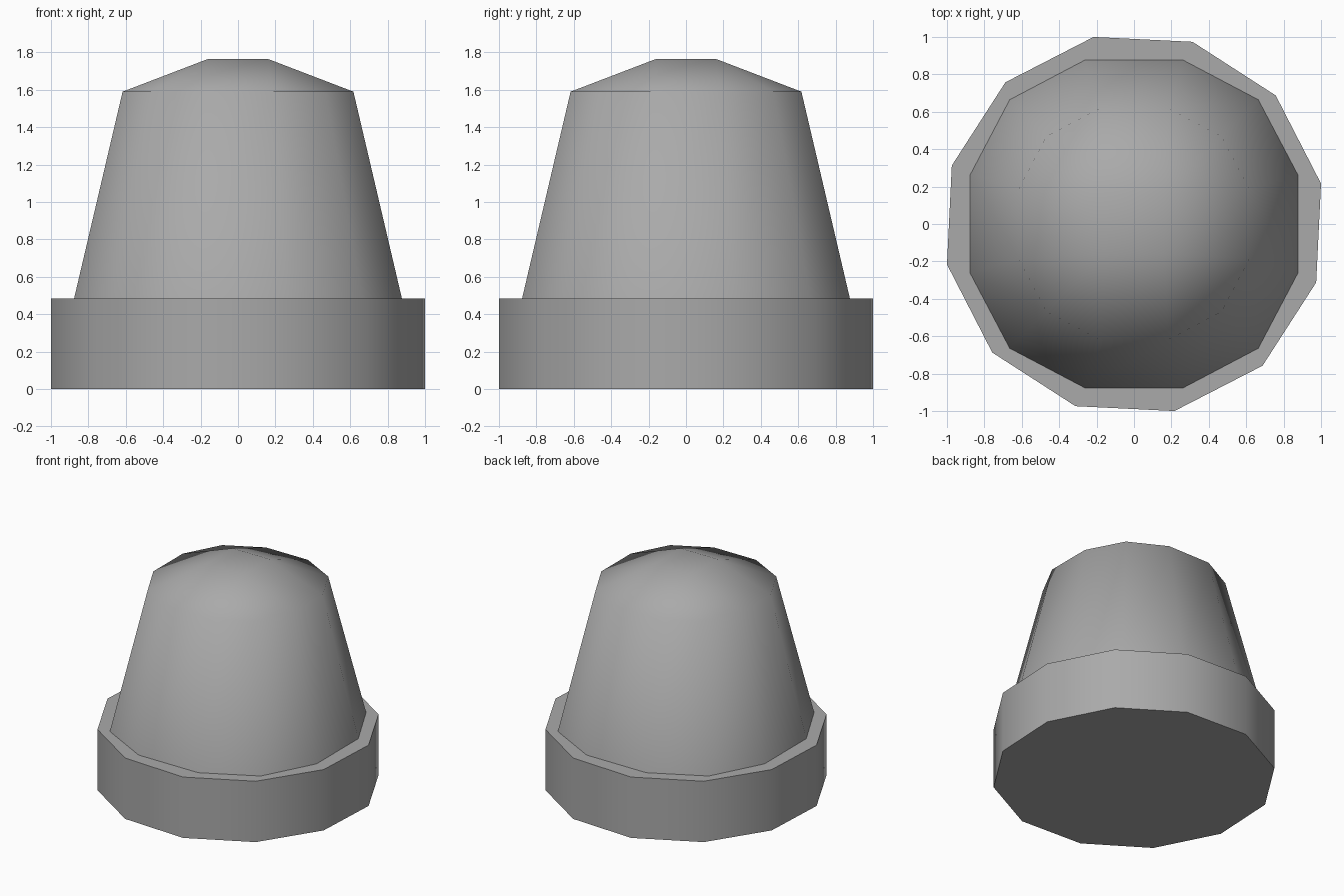
import bpy, bmesh, math

cube = bpy.data.objects.get("Cube")
if cube:
    bpy.data.objects.remove(cube, do_unlink=True)

BASE_TOP = 0.485
RIM_Z, CROWN_Z = 1.59, 1.765
FLARE = 1.42  # foot width relative to the dome's rim

grey = bpy.data.materials.new("plain grey")
grey.use_nodes = True
grey.diffuse_color = (0.4, 0.4, 0.4, 1)
grey.node_tree.nodes["Principled BSDF"].inputs["Base Color"].default_value = grey.diffuse_color


def finish(obj, angle):
    obj.data.materials.append(grey)
    bpy.ops.object.select_all(action="DESELECT")
    obj.select_set(True)
    bpy.context.view_layer.objects.active = obj
    bpy.ops.object.shade_smooth_by_angle(angle=math.radians(angle))


# Twelve-sided base, turned slightly against the dome
bpy.ops.mesh.primitive_cylinder_add(vertices=12, radius=1.023, depth=BASE_TOP,
                                    location=(0, 0, BASE_TOP / 2),
                                    rotation=(0, 0, math.radians(12.2)))
base = bpy.context.object
base.name = "base"
finish(base, 40)

# Dome: a three by three grid rounded into a cap, with flared walls below
bm = bmesh.new()
bmesh.ops.create_grid(bm, x_segments=3, y_segments=3, size=1)
for v in bm.verts:
    outer = [abs(c) > 0.9 for c in v.co.xy]
    if all(outer):
        size = (0.468, 0.468)
    elif any(outer):
        size = [0.617 if o else 0.185 for o in outer]
    else:
        size = (0.16, 0.16)
    v.co = (math.copysign(size[0], v.co.x), math.copysign(size[1], v.co.y),
            RIM_Z if any(outer) else CROWN_Z)
rim = [e for e in bm.edges if e.is_boundary]
walls = bmesh.ops.extrude_edge_only(bm, edges=rim)["geom"]
for v in walls:
    if isinstance(v, bmesh.types.BMVert):
        v.co = (v.co.x * FLARE, v.co.y * FLARE, BASE_TOP)
bmesh.ops.recalc_face_normals(bm, faces=bm.faces)
mesh = bpy.data.meshes.new("dome")
bm.to_mesh(mesh)
bm.free()
dome = bpy.data.objects.new("dome", mesh)
bpy.context.collection.objects.link(dome)
finish(dome, 80)
